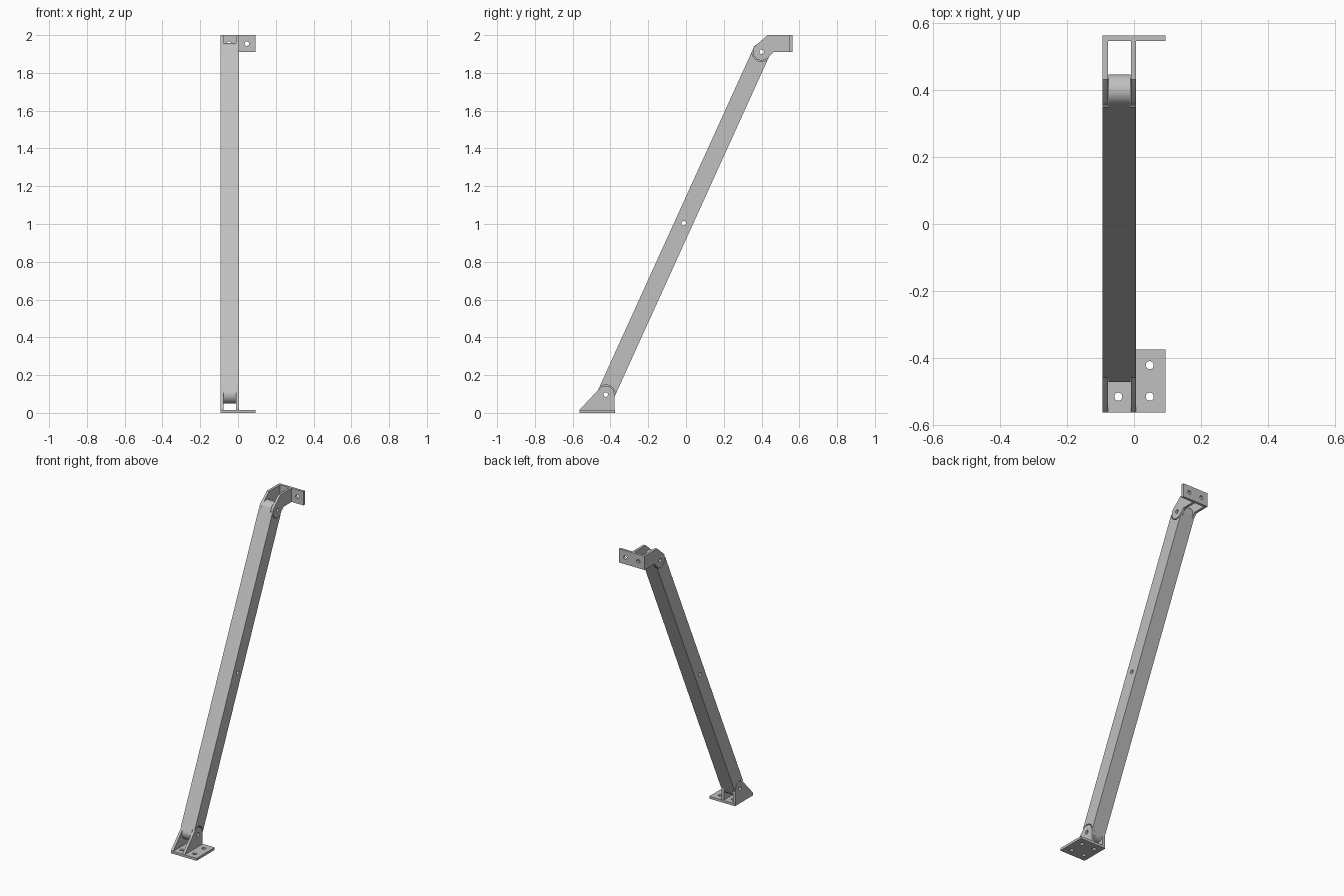
import bpy, bmesh
from math import radians, cos, sin, atan2, degrees
from mathutils import Vector

old = bpy.data.objects.get("Cube")
if old:
    bpy.data.objects.remove(old, do_unlink=True)

steel = bpy.data.materials.new("light grey steel")
steel.use_nodes = True
GREY = (0.53, 0.53, 0.53, 1)
steel.diffuse_color = GREY
steel.node_tree.nodes["Principled BSDF"].inputs["Base Color"].default_value = GREY

# Shared dimensions
LEFT, RIGHT, EDGE = -0.0935, 0.0065, 0.0935
BACK = 0.5635
T = 0.016            # sheet thickness
HALF = 0.047         # half the depth of the strut
EAR_R, GAP_R, HOLE_R = 0.046, 0.051, 0.012
FOOT = Vector((-0.425, 0.097))   # pivots as (y, z)
HEAD = Vector((0.40, 1.912))
LAYERS = ((LEFT, LEFT + T), (RIGHT - T, RIGHT))


def arc(centre, r, start, end, n=24):
    """Points on an arc, angles in degrees."""
    angles = [radians(start + (end - start) * i / n) for i in range(n + 1)]
    return [(centre[0] + r * cos(a), centre[1] + r * sin(a)) for a in angles]


def circle(centre, r, n=32):
    return arc(centre, r, 0, 360, n)[:-1]


def prism(name, profile, lo, hi, axis="x"):
    """Extrude a 2D profile along an axis between lo and hi."""
    place = {"x": lambda p, h: (h, p[0], p[1]),
             "y": lambda p, h: (p[0], h, p[1]),
             "z": lambda p, h: (p[0], p[1], h)}[axis]
    bm = bmesh.new()
    a = [bm.verts.new(place(p, lo)) for p in profile]
    b = [bm.verts.new(place(p, hi)) for p in profile]
    bm.faces.new(a)
    bm.faces.new(b[::-1])
    for i in range(len(a)):
        j = (i + 1) % len(a)
        bm.faces.new((a[i], b[i], b[j], a[j]))
    bmesh.ops.recalc_face_normals(bm, faces=bm.faces)
    mesh = bpy.data.meshes.new(name)
    bm.to_mesh(mesh)
    bm.free()
    mesh.materials.append(steel)
    obj = bpy.data.objects.new(name, mesh)
    bpy.context.collection.objects.link(obj)
    return obj


def select(obj):
    bpy.ops.object.select_all(action="DESELECT")
    obj.select_set(True)
    bpy.context.view_layer.objects.active = obj


def cut(obj, profile, lo, hi, axis="x"):
    cutter = prism("cutter", profile, lo, hi, axis)
    mod = obj.modifiers.new("cut", "BOOLEAN")
    mod.operation, mod.solver, mod.object = "DIFFERENCE", "EXACT", cutter
    select(obj)
    bpy.ops.object.modifier_apply(modifier=mod.name)
    bpy.data.objects.remove(cutter, do_unlink=True)


def finish(obj):
    select(obj)
    bpy.ops.object.shade_smooth_by_angle(angle=radians(30))


def rectangle(x0, y0, x1, y1):
    return [(x0, y0), (x1, y0), (x1, y1), (x0, y1)]


# Strut: round-ended bar, thinned to a tongue at each pivot
run = HEAD - FOOT
lean = degrees(atan2(run.y, run.x))
strut = prism("strut", arc(FOOT, HALF, lean + 90, lean + 270)
              + arc(HEAD, HALF, lean - 90, lean + 90), LEFT, RIGHT)
for pivot in (FOOT, HEAD):
    cut(strut, circle(pivot, GAP_R, 48), LEFT - 0.05, LEFT + T + 0.001)
    cut(strut, circle(pivot, GAP_R, 48), RIGHT - T - 0.001, RIGHT + 0.05)
for centre in (FOOT, (FOOT + HEAD) / 2, HEAD):
    cut(strut, circle(centre, HOLE_R), LEFT - 0.1, RIGHT + 0.1)
finish(strut)

# Bracket ears, one pair at each end
foot_ear = [(-BACK, T)] + arc(FOOT, EAR_R, 137, 0) + [(FOOT.x + EAR_R, T)]
head_ear = ([(0.432, 2)] + arc(HEAD, EAR_R, 140, 315)
            + [(0.463, 1.91), (BACK - T, 1.91), (BACK - T, 2)])
for name, profile, pivot in (("foot_ear", foot_ear, FOOT),
                             ("head_ear", head_ear, HEAD)):
    for side, (lo, hi) in zip(("right", "left"), LAYERS):
        ear = prism(f"{name}_{side}", profile, lo, hi)
        cut(ear, circle(pivot, HOLE_R), lo - 0.1, hi + 0.1)
        finish(ear)

# Mounting plates with bolt holes
foot_plate = prism("foot_plate", rectangle(LEFT, -BACK, EDGE, -0.375), 0, T, "z")
head_plate = prism("head_plate", rectangle(LEFT, 1.91, EDGE, 2), BACK - T, BACK, "y")
for x in (-0.047, 0.047):
    for y in (-0.516, -0.422):
        cut(foot_plate, circle((x, y), HOLE_R), -0.1, 0.1, "z")
    cut(head_plate, circle((x, 1.955), HOLE_R), BACK - 0.1, BACK + 0.1, "y")
finish(foot_plate)
finish(head_plate)
